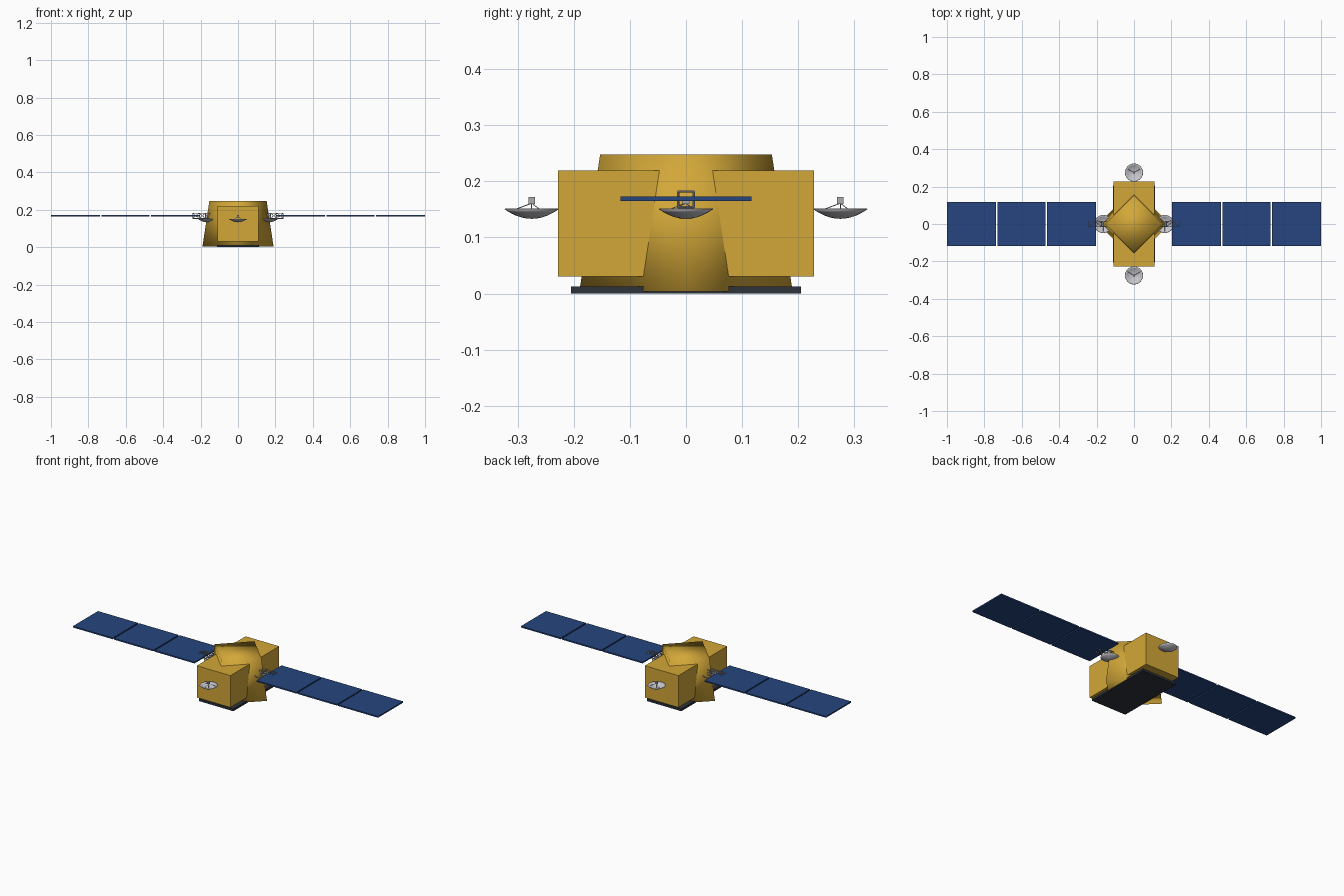
import bpy, bmesh
from math import cos, sin, tau
from mathutils import Vector, Matrix

cube = bpy.data.objects.get("Cube")
if cube:
    bpy.data.objects.remove(cube, do_unlink=True)


def material(name, rgb):
    m = bpy.data.materials.new(name)
    m.use_nodes = True
    m.diffuse_color = (*rgb, 1)
    m.node_tree.nodes["Principled BSDF"].inputs["Base Color"].default_value = (*rgb, 1)
    return m


GOLD = material("gold_foil", (0.65, 0.39, 0.04))
BLUE = material("solar_blue", (0.019, 0.06, 0.21))
DARK = material("dark_base", (0.027, 0.033, 0.045))
SILVER = material("dish_silver", (0.56, 0.56, 0.6))
GREY = material("strut_grey", (0.42, 0.42, 0.45))


def finish(name, bm, mat, smooth=False):
    bmesh.ops.recalc_face_normals(bm, faces=bm.faces)
    for f in bm.faces:
        f.smooth = smooth
    mesh = bpy.data.meshes.new(name)
    bm.to_mesh(mesh)
    bm.free()
    mesh.materials.append(mat)
    ob = bpy.data.objects.new(name, mesh)
    bpy.context.collection.objects.link(ob)
    return ob


def add_box(bm, lo, hi):
    lo, hi = Vector(lo), Vector(hi)
    mat = Matrix.Translation((lo + hi) / 2) @ Matrix.Diagonal((*(hi - lo), 1))
    bmesh.ops.create_cube(bm, size=1, matrix=mat)


def box(name, lo, hi, mat):
    bm = bmesh.new()
    add_box(bm, lo, hi)
    return finish(name, bm, mat)


def add_rod(bm, a, b, r):
    a, b = Vector(a), Vector(b)
    d = b - a
    mat = Matrix.Translation((a + b) / 2) @ d.to_track_quat('Z', 'Y').to_matrix().to_4x4()
    bmesh.ops.create_cone(bm, cap_ends=True, segments=6, radius1=r, radius2=r,
                          depth=d.length, matrix=mat)


# Body: box, tapered four-sided core and base plate
box("body_box", (-0.11, -0.228, 0.03), (0.11, 0.228, 0.219), GOLD)
box("base_plate", (-0.113, -0.205, 0), (0.113, 0.205, 0.013), DARK)

bm = bmesh.new()
bmesh.ops.create_cone(bm, cap_ends=True, segments=4, radius1=0.19, radius2=0.153, depth=0.244,
                      matrix=Matrix.Translation((0, 0, 0.126)))
finish("tapered_core", bm, GOLD, smooth=True)


# Dish antenna: parabolic bowl, tripod and feed box
def dish(label, x, y, radius=0.048, low=0.134, rim=0.151):
    bm = bmesh.new()
    rings, segs = 5, 24
    pole = bm.verts.new((x, y, low))
    previous = None
    for i in range(1, rings + 1):
        t = i / rings
        ring = [bm.verts.new((x + radius * t * cos(tau * k / segs),
                              y + radius * t * sin(tau * k / segs),
                              low + (rim - low) * t * t)) for k in range(segs)]
        for k in range(segs):
            n = (k + 1) % segs
            if previous:
                bm.faces.new((previous[k], ring[k], ring[n], previous[n]))
            else:
                bm.faces.new((pole, ring[k], ring[n]))
        previous = ring
    bowl = finish(label + "_dish_bowl", bm, SILVER, smooth=True)
    shell = bowl.modifiers.new("shell", 'SOLIDIFY')
    shell.thickness = 0.0015
    shell.offset = 0

    bm = bmesh.new()
    for k in range(3):
        a = tau * k / 3 + tau / 12
        add_rod(bm, (x + 0.04 * cos(a), y + 0.04 * sin(a), 0.146), (x, y, 0.161), 0.0008)
    add_rod(bm, (x, y, low), (x, y, 0.162), 0.0008)
    add_box(bm, (x - 0.006, y - 0.006, 0.16), (x + 0.006, y + 0.006, 0.172))
    finish(label + "_dish_feed", bm, GREY)


for label, x, y in (("front", 0, -0.275), ("back", 0, 0.275),
                    ("left", 0.165, 0), ("right", -0.165, 0)):
    dish(label, x, y)

# Solar wings and the lattice booms that carry them
for label, s in (("left", 1), ("right", -1)):
    for i, (x0, x1) in enumerate(((0.203, 0.464), (0.472, 0.731), (0.739, 1.0))):
        xs = sorted((s * x0, s * x1))
        box(f"{label}_solar_panel_{i + 1}", (xs[0], -0.117, 0.165), (xs[1], 0.117, 0.173), BLUE)

    bm = bmesh.new()
    corners = [(-0.014, 0.154), (0.014, 0.154), (0.014, 0.182), (-0.014, 0.182)]
    stations = [s * v for v in (0.14, 0.174, 0.208, 0.242)]
    for j in range(4):
        c, d = corners[j], corners[(j + 1) % 4]
        add_rod(bm, (stations[0], *c), (stations[-1], *c), 0.002)
        for x in stations:
            add_rod(bm, (x, *c), (x, *d), 0.002)
        for xa, xb in zip(stations, stations[1:]):
            add_rod(bm, (xa, *c), (xb, *d), 0.0014)
    finish(label + "_lattice_boom", bm, GREY)
